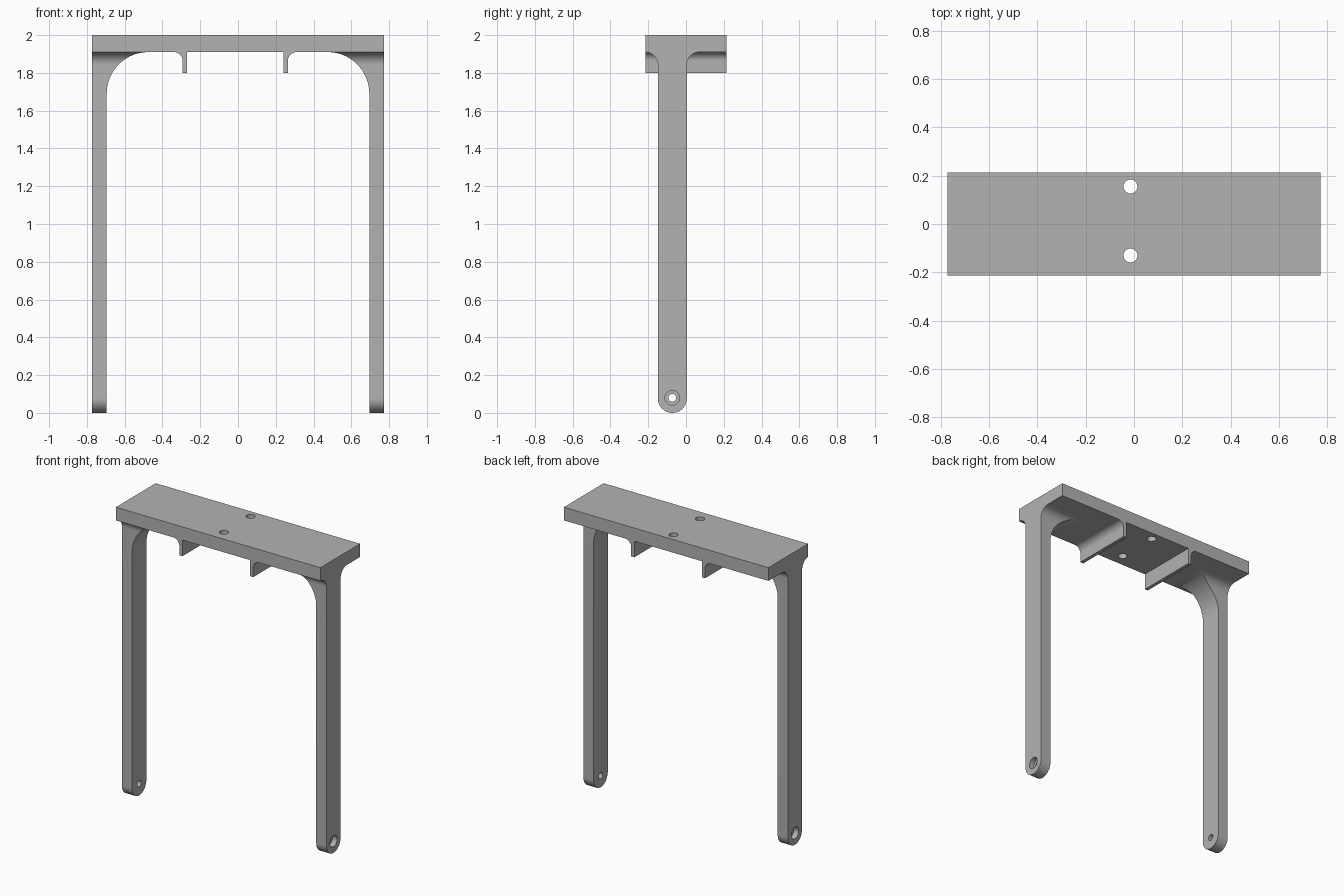
import bpy, bmesh, math
from mathutils import Vector

if "Cube" in bpy.data.objects:
    bpy.data.objects.remove(bpy.data.objects["Cube"], do_unlink=True)

grey = bpy.data.materials.new("plain grey")
grey.use_nodes = True
grey.diffuse_color = (0.45, 0.45, 0.45, 1)
grey.node_tree.nodes["Principled BSDF"].inputs["Base Color"].default_value = grey.diffuse_color

HALF_X, HALF_Y = 0.772, 0.214      # top plate
TOP, UNDER = 2.0, 1.91
LEG_IN = 0.695                     # inner face of each leg
LEG_FRONT, LEG_BACK = -0.149, 0.004
FOOT_R = (LEG_BACK - LEG_FRONT) / 2
FOOT_Y = (LEG_BACK + LEG_FRONT) / 2
MID_X = -0.0145                    # centre of the brackets and plate holes


def arc(cx, cy, r, start, end, steps=20):
    angles = [math.radians(start + (end - start) * i / steps) for i in range(steps + 1)]
    return [(cx + r * math.cos(a), cy + r * math.sin(a)) for a in angles]


def prism(name, outline, axis, lo, hi):
    """Extrude a closed 2D outline along x, y or z."""
    place = {"x": lambda u, v: Vector((lo, u, v)),
             "y": lambda u, v: Vector((u, lo, v)),
             "z": lambda u, v: Vector((u, v, lo))}[axis]
    bm = bmesh.new()
    face = bm.faces.new([bm.verts.new(place(u, v)) for u, v in outline])
    made = bmesh.ops.extrude_face_region(bm, geom=[face])["geom"]
    step = Vector([(hi - lo) * (axis == a) for a in "xyz"])
    bmesh.ops.translate(bm, vec=step, verts=[e for e in made if isinstance(e, bmesh.types.BMVert)])
    bmesh.ops.recalc_face_normals(bm, faces=bm.faces)
    mesh = bpy.data.meshes.new(name)
    bm.to_mesh(mesh)
    bm.free()
    mesh.materials.append(grey)
    obj = bpy.data.objects.new(name, mesh)
    bpy.context.collection.objects.link(obj)
    return obj


def disc(u, v, r):
    return arc(u, v, r, 0, 360, 32)[:-1]


def combine(obj, tool, operation):
    """Apply a boolean and drop the tool."""
    mod = obj.modifiers.new(operation, "BOOLEAN")
    mod.operation, mod.object, mod.solver = operation, tool, "EXACT"
    activate(obj)
    bpy.ops.object.modifier_apply(modifier=mod.name)
    bpy.data.objects.remove(tool, do_unlink=True)


def activate(obj):
    bpy.ops.object.select_all(action="DESELECT")
    obj.select_set(True)
    bpy.context.view_layer.objects.active = obj


def smooth(obj):
    activate(obj)
    bpy.ops.object.shade_smooth_by_angle(angle=math.radians(30))


# Top plate with two bolt holes
plate = prism("top_plate", [(-HALF_X, -HALF_Y), (HALF_X, -HALF_Y), (HALF_X, HALF_Y), (-HALF_X, HALF_Y)],
              "z", UNDER, TOP)
for y in (0.155, -0.13):
    combine(plate, prism("hole_cutter", disc(MID_X, y, 0.029), "z", UNDER - 0.1, TOP + 0.1), "DIFFERENCE")
smooth(plate)

# Legs: side profile crossed with front profile, both flaring into the plate
SIDE_R, GUSSET_R = 0.067, 0.22
side_profile = (arc(FOOT_Y, FOOT_R, FOOT_R, 180, 360, 28)
                + arc(LEG_BACK + SIDE_R, UNDER - SIDE_R, SIDE_R, 180, 90)
                + arc(LEG_FRONT - SIDE_R, UNDER - SIDE_R, SIDE_R, 90, 0))
side_profile = [(max(y, -HALF_Y), z) for y, z in side_profile]

for name, s in (("left_leg", 1), ("right_leg", -1)):
    front_profile = [(HALF_X, UNDER + 0.05), (HALF_X, -0.05), (LEG_IN, -0.05)]
    front_profile += arc(LEG_IN - GUSSET_R, UNDER - GUSSET_R, GUSSET_R, 0, 90, 28)
    front_profile += [(LEG_IN - GUSSET_R, UNDER + 0.05)]
    leg = prism(name, side_profile, "x", s * 0.4, s * (HALF_X + 0.05))
    combine(leg, prism("front_cutter", [(s * x, z) for x, z in front_profile], "y", -0.4, 0.4), "INTERSECT")
    # Pivot hole with a counterbore on the outer face
    combine(leg, prism("pivot_cutter", disc(FOOT_Y, 0.08, 0.021), "x", s * 0.6, s * 0.9), "DIFFERENCE")
    combine(leg, prism("bore_cutter", disc(FOOT_Y, 0.08, 0.039), "x", s * (HALF_X - 0.035), s * 0.9),
            "DIFFERENCE")
    smooth(leg)

# Thin ribs under the plate, filleted on their outer sides
IN, OUT, RIB_R, RIB_LOW = 0.255, 0.279, 0.046, 1.8
for name, s in (("left_rib", 1), ("right_rib", -1)):
    outline = [(IN, UNDER), (IN, RIB_LOW), (OUT, RIB_LOW)]
    outline += arc(OUT + RIB_R, UNDER - RIB_R, RIB_R, 180, 90)
    smooth(prism(name, [(MID_X + s * x, z) for x, z in outline], "y", -HALF_Y, HALF_Y))
